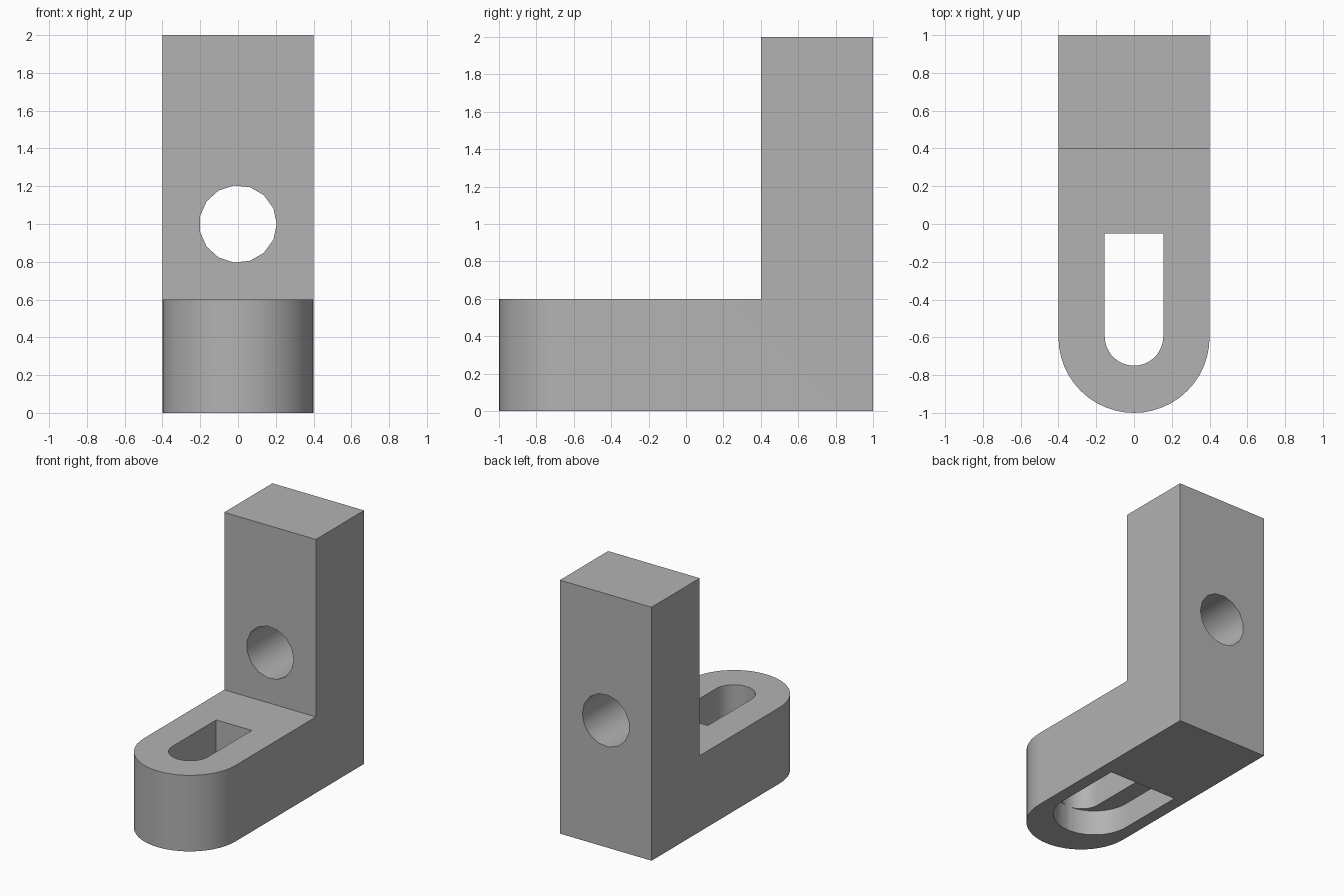
import bpy, bmesh
from math import sin, cos, pi, radians
from mathutils import Matrix

old = bpy.data.objects.get("Cube")
if old:
    bpy.data.objects.remove(old, do_unlink=True)

grey = bpy.data.materials.new("plain grey")
grey.use_nodes = True
colour = (0.45, 0.45, 0.45, 1)
grey.diffuse_color = colour
grey.node_tree.nodes["Principled BSDF"].inputs["Base Color"].default_value = colour


def prism(name, outline, low, high, turn=Matrix()):
    """Extrude a flat outline from low to high, then turn it."""
    bm = bmesh.new()
    face = bm.faces.new([bm.verts.new((x, y, low)) for x, y in outline])
    grown = bmesh.ops.extrude_face_region(bm, geom=[face])["geom"]
    verts = [v for v in grown if isinstance(v, bmesh.types.BMVert)]
    bmesh.ops.translate(bm, verts=verts, vec=(0, 0, high - low))
    bmesh.ops.recalc_face_normals(bm, faces=bm.faces[:])
    bm.transform(turn)
    mesh = bpy.data.meshes.new(name)
    bm.to_mesh(mesh)
    bm.free()
    mesh.materials.append(grey)
    obj = bpy.data.objects.new(name, mesh)
    bpy.context.collection.objects.link(obj)
    return obj


def round_front(radius, centre, back, steps=24):
    """Strip with a square back and a half-round front."""
    arc = [(-radius * cos(pi * i / steps), centre - radius * sin(pi * i / steps))
           for i in range(steps + 1)]
    return arc + [(radius, back), (-radius, back)]


# Full-height block with a rounded front, to be cut to an L
bracket = prism("angle_bracket", round_front(0.4, -0.6, 1), 0, 2)

# Cutters: space over the foot, slot, wider pocket below, hole in the upright
circle = [(0.205 * cos(2 * pi * i / 15), 0.205 * sin(2 * pi * i / 15) + 1)
          for i in range(15)]
cutters = [
    prism("space_over_foot", [(-1, -2), (1, -2), (1, 0.4), (-1, 0.4)], 0.6, 3),
    prism("slot", round_front(0.155, -0.595, -0.05), -0.5, 1),
    prism("slot_pocket", round_front(0.3, -0.45, 0.1), -0.5, 0.2),
    prism("upright_hole", circle, -2, 2, Matrix.Rotation(radians(90), 4, "X")),
]
for cutter in cutters:
    cutter.hide_render = True
    mod = bracket.modifiers.new(cutter.name, "BOOLEAN")
    mod.operation = "DIFFERENCE"
    mod.solver = "EXACT"
    mod.object = cutter

# Bake the cuts and remove the cutters
bpy.context.view_layer.update()
baked = bpy.data.meshes.new_from_object(
    bracket.evaluated_get(bpy.context.evaluated_depsgraph_get()))
bracket.modifiers.clear()
bracket.data = baked
for cutter in cutters:
    bpy.data.objects.remove(cutter, do_unlink=True)

# Smooth round walls, sharp corners
bpy.ops.object.select_all(action="DESELECT")
bracket.select_set(True)
bpy.context.view_layer.objects.active = bracket
bpy.ops.object.shade_smooth_by_angle(angle=radians(30))
